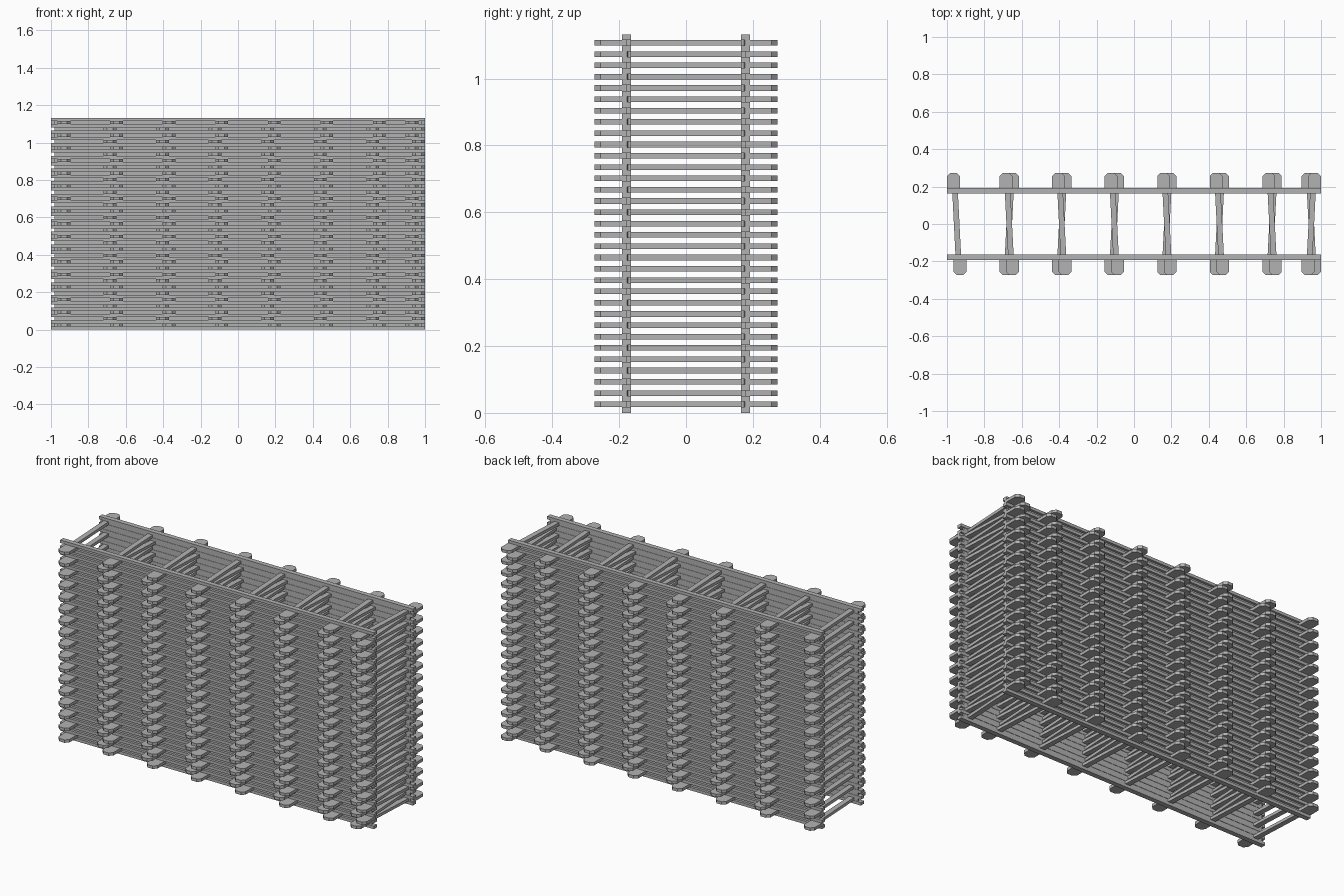
import bpy
import bmesh

cube = bpy.data.objects.get("Cube")
if cube:
    bpy.data.objects.remove(cube, do_unlink=True)

# One concrete grey for everything
grey = bpy.data.materials.new("concrete_grey")
grey.use_nodes = True
colour = (0.45, 0.45, 0.45, 1)
grey.diffuse_color = colour
grey.node_tree.nodes["Principled BSDF"].inputs["Base Color"].default_value = colour

T = 0.0169          # thickness of one course
ROWS = 33           # header courses between the stretchers
PITCH = 2 * T


def prism(bm, outline, z, height):
    """Add a vertical prism over a counter-clockwise plan outline."""
    low = [bm.verts.new((x, y, z)) for x, y in outline]
    high = [bm.verts.new((x, y, z + height)) for x, y in outline]
    bm.faces.new(low[::-1])
    bm.faces.new(high)
    n = len(low)
    for i in range(n):
        j = (i + 1) % n
        bm.faces.new((low[i], low[j], high[j], high[i]))


def box(bm, x0, x1, y0, y1, z, height):
    prism(bm, [(x0, y0), (x1, y0), (x1, y1), (x0, y1)], z, height)


def finish(bm, name):
    bmesh.ops.recalc_face_normals(bm, faces=bm.faces)
    mesh = bpy.data.meshes.new(name)
    bm.to_mesh(mesh)
    bm.free()
    mesh.materials.append(grey)
    obj = bpy.data.objects.new(name, mesh)
    bpy.context.collection.objects.link(obj)


def header_outline(cx, side):
    """Tie beam: narrow skewed stem with a chamfered, offset head at each end."""
    head, stem, shift, c = 0.034, 0.015, 0.0175 * side, 0.018
    inner, outer = 0.176, 0.274
    half = [(-stem + shift * 0.5, inner - 0.004), (-head + shift, inner),
            (-head + shift, outer - c), (-head + c + shift, outer),
            (head - c + shift, outer), (head + shift, outer - c),
            (head + shift, inner), (stem + shift * 0.5, inner - 0.004)]
    back = [(cx + x, y) for x, y in half]
    front = [(cx - x, -y) for x, y in half]
    return (back + front)[::-1]


# Front and back stretchers, with recessed filler courses between them
for name, sign in (("front", -1), ("back", 1)):
    bm = bmesh.new()
    y0, y1 = sorted((sign * 0.164, sign * 0.192))
    for row in range(ROWS + 1):
        box(bm, -1, 1, y0, y1, row * PITCH, T)
    finish(bm, name + "_stretchers")

    bm = bmesh.new()
    y0, y1 = sorted((sign * 0.166, sign * 0.178))
    for row in range(ROWS):
        box(bm, -0.98, 0.98, y0, y1, row * PITCH + T, T)
    finish(bm, name + "_filler_courses")

# Columns of headers, alternating handedness; left end only on every other course
columns = [-0.948 + 0.281 * i for i in range(7)] + [0.948]
for i, cx in enumerate(columns):
    bm = bmesh.new()
    flip = -1 if i == len(columns) - 1 else 1
    for row in range(0, ROWS, 2 if i == 0 else 1):
        side = flip * (-1 if row % 2 == 0 else 1)
        prism(bm, header_outline(cx, side), row * PITCH + T, T)
    finish(bm, "header_column_%d" % (i + 1))
